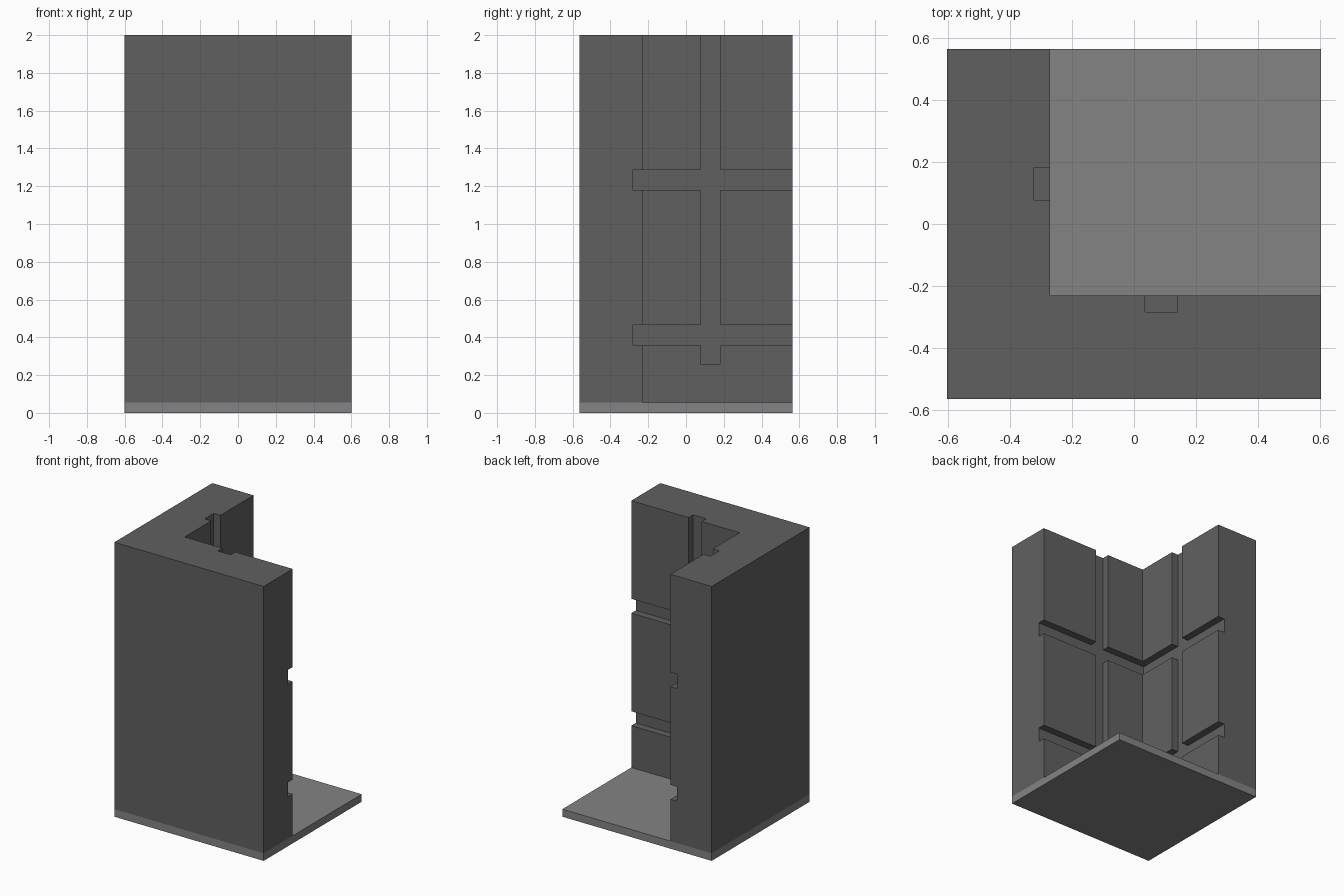
import bpy
import bmesh

cube = bpy.data.objects.get("Cube")
if cube:
    bpy.data.objects.remove(cube, do_unlink=True)

# Overall sizes
HX, HY, TOP = 0.602, 0.564, 2.0
BASE = 0.055                     # base plate thickness
IX, IY = -0.27, -0.23            # inner faces of the two walls
DEPTH = 0.053                    # groove depth


def material(name, value):
    mat = bpy.data.materials.new(name)
    mat.use_nodes = True
    colour = (value, value, value, 1)
    mat.diffuse_color = colour
    mat.node_tree.nodes["Principled BSDF"].inputs["Base Color"].default_value = colour
    return mat


def prism(name, outline, z0, z1, mat=None):
    """Extrude a flat outline from z0 up to z1."""
    bm = bmesh.new()
    face = bm.faces.new([bm.verts.new((x, y, z0)) for x, y in outline])
    new = bmesh.ops.extrude_face_region(bm, geom=[face])["geom"]
    verts = [v for v in new if isinstance(v, bmesh.types.BMVert)]
    bmesh.ops.translate(bm, verts=verts, vec=(0, 0, z1 - z0))
    bmesh.ops.recalc_face_normals(bm, faces=bm.faces)
    mesh = bpy.data.meshes.new(name)
    bm.to_mesh(mesh)
    bm.free()
    obj = bpy.data.objects.new(name, mesh)
    bpy.context.collection.objects.link(obj)
    if mat:
        mesh.materials.append(mat)
    return obj


def rect(x0, x1, y0, y1):
    return [(x0, y0), (x1, y0), (x1, y1), (x0, y1)]


def carve(target, outline, z0, z1):
    """Cut a box out of the target, then discard the cutter."""
    cutter = prism("groove_cutter", outline, z0, z1)
    cutter.hide_render = True
    mod = target.modifiers.new("groove", 'BOOLEAN')
    mod.operation = 'DIFFERENCE'
    mod.solver = 'EXACT'
    mod.object = cutter
    bpy.context.view_layer.objects.active = target
    bpy.ops.object.modifier_apply(modifier=mod.name)
    bpy.data.objects.remove(cutter, do_unlink=True)


dark_grey = material("dark grey", 0.118)
mid_grey = material("mid grey", 0.23)

# Base plate
prism("base_plate", rect(-HX, HX, -HY, HY), 0, BASE, mid_grey)

# L-shaped corner wall
walls = prism("corner_walls",
              [(-HX, -HY), (HX, -HY), (HX, IY), (IX, IY), (IX, HY), (-HX, HY)],
              BASE, TOP, dark_grey)

# Horizontal grooves running round the inner corner and out of both ends
for z0, z1 in ((0.36, 0.465), (1.18, 1.285)):
    carve(walls, rect(IX - DEPTH, 1, IY - DEPTH, 1), z0, z1)

# Vertical grooves, open at the top
carve(walls, rect(IX - DEPTH, 0, 0.077, 0.182), 0.26, TOP + 0.1)
carve(walls, rect(0.035, 0.14, IY - DEPTH, 0), 0.26, TOP + 0.1)
